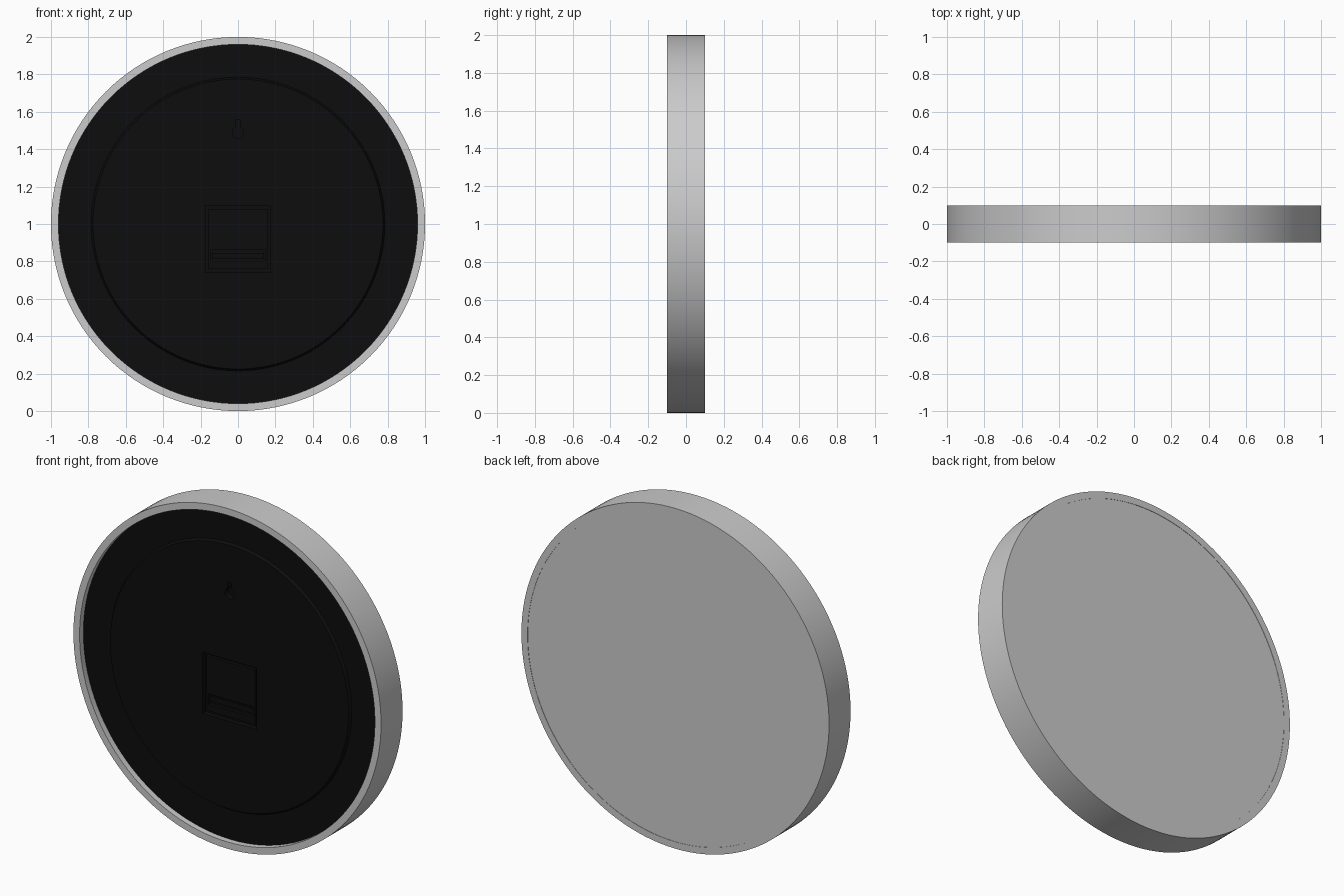
import bpy, bmesh, math
from mathutils import Vector, Matrix

if "Cube" in bpy.data.objects:
    bpy.data.objects.remove(bpy.data.objects["Cube"])

CZ = 1.0
SEG = 128
black = bpy.data.materials.new("black_plastic")
black.diffuse_color = (0.004, 0.004, 0.004, 1)
black.use_nodes = True
black.node_tree.nodes["Principled BSDF"].inputs["Base Color"].default_value = black.diffuse_color


def finish(bm, name, mat=None):
    bmesh.ops.remove_doubles(bm, verts=bm.verts, dist=1e-5)
    bmesh.ops.recalc_face_normals(bm, faces=bm.faces)
    me = bpy.data.meshes.new(name)
    bm.to_mesh(me)
    bm.free()
    ob = bpy.data.objects.new(name, me)
    bpy.context.collection.objects.link(ob)
    if mat:
        me.materials.append(mat)
    return ob


def lathe(name, profile, closed=False, mat=None):
    """Spin a (radius, y) profile around the clock axis."""
    bm = bmesh.new()
    vs = [bm.verts.new((r, y, CZ)) for r, y in profile]
    es = [bm.edges.new(p) for p in zip(vs, vs[1:])]
    if closed:
        es.append(bm.edges.new((vs[-1], vs[0])))
    bmesh.ops.spin(bm, geom=vs + es, cent=(0, 0, CZ), axis=(0, 1, 0),
                   angle=math.tau, steps=SEG, use_merge=False)
    return finish(bm, name, mat)


def box(name, x, y, z, mat=None):
    bm = bmesh.new()
    size = [b - a for a, b in (x, y, z)]
    mid = [(a + b) / 2 for a, b in (x, y, z)]
    bmesh.ops.create_cube(bm, size=1, matrix=Matrix.Translation(mid) @ Matrix.Diagonal((*size, 1)))
    return finish(bm, name, mat)


def keyhole(name, z, r, top, y0, y1):
    """Round hole with a narrow slot above it, as one prism."""
    bm = bmesh.new()
    pts = [(r * math.cos(a), z + r * math.sin(a))
           for a in (math.radians(115 + 310 * i / 20) for i in range(21))]
    w = pts[-1][0]
    pts += [(w * math.cos(a), top - w + w * math.sin(a))
            for a in (math.pi * i / 8 for i in range(9))]
    face = bm.faces.new([bm.verts.new((px, y0, pz)) for px, pz in pts])
    ext = bmesh.ops.extrude_face_region(bm, geom=[face])["geom"]
    bmesh.ops.translate(bm, vec=Vector((0, y1 - y0, 0)),
                        verts=[v for v in ext if isinstance(v, bmesh.types.BMVert)])
    if face.is_valid is False or len([f for f in bm.faces if len(f.verts) > 4]) < 2:
        bmesh.ops.holes_fill(bm, edges=bm.edges, sides=0)
    return finish(bm, name)


def cut(ob, cutter):
    cutter.hide_render = True
    m = ob.modifiers.new("cut", 'BOOLEAN')
    m.operation, m.solver, m.object = 'DIFFERENCE', 'EXACT', cutter
    bpy.context.view_layer.objects.active = ob
    bpy.ops.object.modifier_apply(modifier=m.name)
    bpy.data.objects.remove(cutter)


# outer rim, glass face and stepped back plate
rim = lathe("rim", [(0.96, -0.1), (1.0, -0.1), (1.0, 0.1), (0.96, 0.1)], closed=True)
glass = lathe("glass", [(0, 0.08), (0.962, 0.08), (0.962, 0.098), (0, 0.098)])
plate = lathe("back_plate", [(0, -0.08), (0.775, -0.08), (0.785, -0.065),
                             (0.962, -0.065), (0.962, 0.0), (0, 0.0)], mat=black)

# movement pocket and hanging keyhole
cut(plate, box("pocket_cutter", (-0.175, 0.175), (-0.2, -0.05), (0.74, 1.1)))
cut(plate, keyhole("keyhole_cutter", 1.49, 0.03, 1.56, -0.2, -0.04))

# movement housing with battery slot
housing = box("movement_housing", (-0.16, 0.16), (-0.07, -0.03), (0.76, 1.08), black)
cut(housing, box("battery_cutter", (-0.145, 0.145), (-0.2, -0.05), (0.80, 0.86)))
battery = box("battery_cover", (-0.14, 0.14), (-0.06, -0.045), (0.815, 0.845), black)

for ob in (rim, glass, plate):
    bpy.ops.object.select_all(action='DESELECT')
    ob.select_set(True)
    bpy.context.view_layer.objects.active = ob
    bpy.ops.object.shade_smooth_by_angle(angle=math.radians(30))
